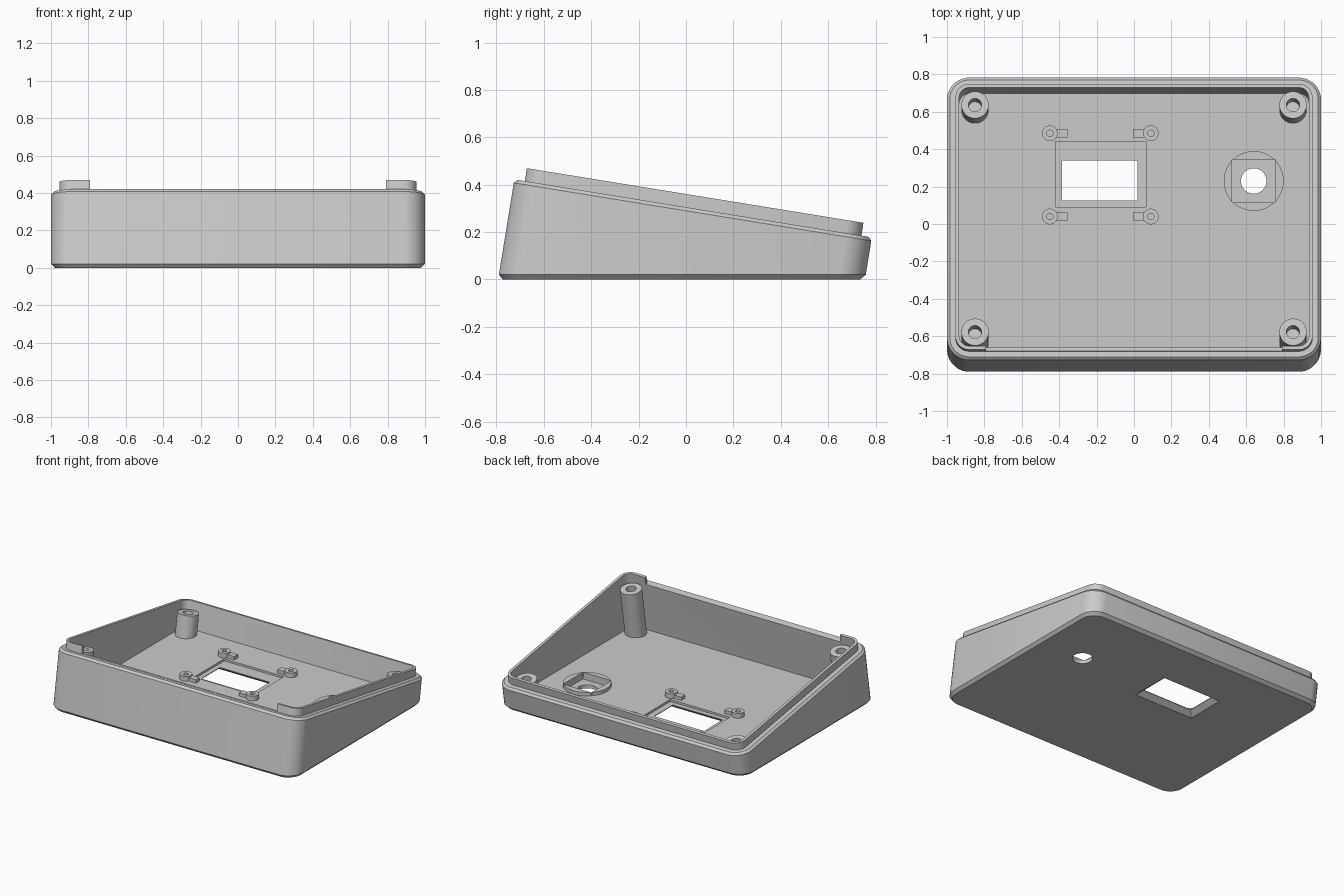
import bpy, bmesh, math
from mathutils import Vector

if "Cube" in bpy.data.objects:
    bpy.data.objects.remove(bpy.data.objects["Cube"])

TILT = math.atan2(0.24, 1.48)
S, C = math.sin(TILT), math.cos(TILT)
RIM_Y, RIM_Z = 0.03, 0.30          # centre of the sloping rim plane
FLOOR = 0.05

grey = bpy.data.materials.new("light_grey_plastic")
grey.use_nodes = True
grey.diffuse_color = (0.6, 0.6, 0.6, 1)
grey.node_tree.nodes["Principled BSDF"].inputs["Base Color"].default_value = (0.6, 0.6, 0.6, 1)


def outline(hx, hy, r, cx=0, cy=0, seg=8):
    """Rounded rectangle, or a circle when r equals both half sizes."""
    pts = []
    for q, (sx, sy) in enumerate([(1, 1), (-1, 1), (-1, -1), (1, -1)]):
        for i in range(seg):
            a = (q + (i + 0.5) / seg) * math.pi / 2
            pts.append((cx + sx * (hx - r) + r * math.cos(a),
                        cy + sy * (hy - r) + r * math.sin(a)))
    return pts


def box_outline(x0, x1, y0, y1):
    return [(x1, y1), (x0, y1), (x0, y0), (x1, y0)]


def flat(pts, z):
    return [Vector((x, y, z)) for x, y in pts]


def tilted(pts, h):
    """Outline parallel to the sloping rim, h above it."""
    return [Vector((x, RIM_Y + u * C + h * S, RIM_Z - u * S + h * C)) for x, u in pts]


def dropped(pts, z):
    """Outline slid along the tilted axis down to level z."""
    return [Vector((x, RIM_Y + u * C + (z - RIM_Z + u * S) / C * S, z)) for x, u in pts]


def loft(name, loops, ring=False):
    bm = bmesh.new()
    rows = [[bm.verts.new(p) for p in loop] for loop in loops]
    pairs = list(zip(rows, rows[1:]))
    if ring:
        pairs.append((rows[-1], rows[0]))
    else:
        bm.faces.new(rows[0])
        bm.faces.new(rows[-1])
    n = len(rows[0])
    for a, b in pairs:
        for i in range(n):
            j = (i + 1) % n
            bm.faces.new((a[i], a[j], b[j], b[i]))
    bmesh.ops.recalc_face_normals(bm, faces=bm.faces)
    mesh = bpy.data.meshes.new(name)
    bm.to_mesh(mesh)
    bm.free()
    mesh.materials.append(grey)
    ob = bpy.data.objects.new(name, mesh)
    bpy.context.collection.objects.link(ob)
    return ob


def activate(ob):
    bpy.ops.object.select_all(action='DESELECT')
    ob.select_set(True)
    bpy.context.view_layer.objects.active = ob


def cut(target, cutter):
    cutter.hide_render = True
    mod = target.modifiers.new("cut", 'BOOLEAN')
    mod.operation, mod.solver, mod.object = 'DIFFERENCE', 'EXACT', cutter
    activate(target)
    bpy.ops.object.modifier_apply(modifier=mod.name)
    bpy.data.objects.remove(cutter)


# Case shell: chamfered base, leaning walls, sloping rim and raised lip
outer = outline(1.0, 0.765, 0.12)
rim = outline(0.985, 0.75, 0.105)
lip_out = outline(0.955, 0.72, 0.075)
lip_in = outline(0.935, 0.70, 0.055)
shell = loft("case_shell", [
    dropped(outline(0.98, 0.745, 0.10), 0), dropped(outer, 0.02),
    tilted(outer, -0.015), tilted(rim, 0), tilted(lip_out, 0),
    tilted(lip_out, 0.055), tilted(lip_in, 0.055), dropped(lip_in, FLOOR)])

# Gap in the front lip
gap = box_outline(-0.79, 0.79, -0.76, -0.66)
cut(shell, loft("lip_gap", [tilted(gap, 0.001), tilted(gap, 0.1)]))

# Display window with outward bevel, and shallow pocket inside
window = box_outline(-0.385, 0.02, 0.125, 0.34)
bevel = box_outline(-0.425, 0.06, 0.085, 0.38)
cut(shell, loft("window_cut", [flat(bevel, -0.001), flat(window, 0.03), flat(window, 0.1)]))
pocket = box_outline(-0.42, 0.065, 0.09, 0.44)
cut(shell, loft("pocket_cut", [flat(pocket, 0.035), flat(pocket, 0.1)]))

# Control hole with square pocket and round boss
KX, KY = 0.64, 0.23
square = box_outline(KX - 0.115, KX + 0.115, KY - 0.115, KY + 0.115)
cut(shell, loft("square_cut", [flat(square, 0.025), flat(square, 0.1)]))
hole = outline(0.068, 0.068, 0.068, KX, KY)
cut(shell, loft("hole_cut", [flat(hole, -0.05), flat(hole, 0.1)]))
disc = outline(0.16, 0.16, 0.16, KX, KY, 12)
inner = outline(0.115, 0.115, 0.001, KX, KY, 12)
parts = [shell, loft("control_boss", [flat(disc, 0.04), flat(disc, 0.075),
                                      flat(inner, 0.075), flat(inner, 0.04)], ring=True)]

# Corner screw posts, leaning with the walls
for sx, side in ((-1, "right"), (1, "left")):
    for sy, end in ((-1, "front"), (1, "back")):
        post = outline(0.073, 0.073, 0.073, sx * 0.85, sy * 0.615)
        bore = outline(0.035, 0.035, 0.035, sx * 0.85, sy * 0.615)
        parts.append(loft(f"{end}_{side}_post", [
            dropped(post, 0.03), tilted(post, -0.003),
            tilted(bore, -0.003), tilted(bore, -0.11)]))

# Display standoffs with locating tabs
for x, d in ((-0.45, 1), (0.09, -1)):
    for y in (0.04, 0.485):
        ring = outline(0.042, 0.042, 0.042, x, y, 6)
        bore = outline(0.017, 0.017, 0.017, x, y, 6)
        parts.append(loft("display_standoff", [
            flat(ring, 0.04), flat(ring, 0.085), flat(bore, 0.085), flat(bore, FLOOR)]))
        ends = sorted((x + d * 0.035, x + d * 0.095))
        tab = box_outline(*ends, y - 0.022, y + 0.022)
        parts.append(loft("standoff_tab", [flat(tab, 0.04), flat(tab, 0.075)]))

for ob in parts:
    activate(ob)
    bpy.ops.object.shade_smooth_by_angle(angle=math.radians(25))
